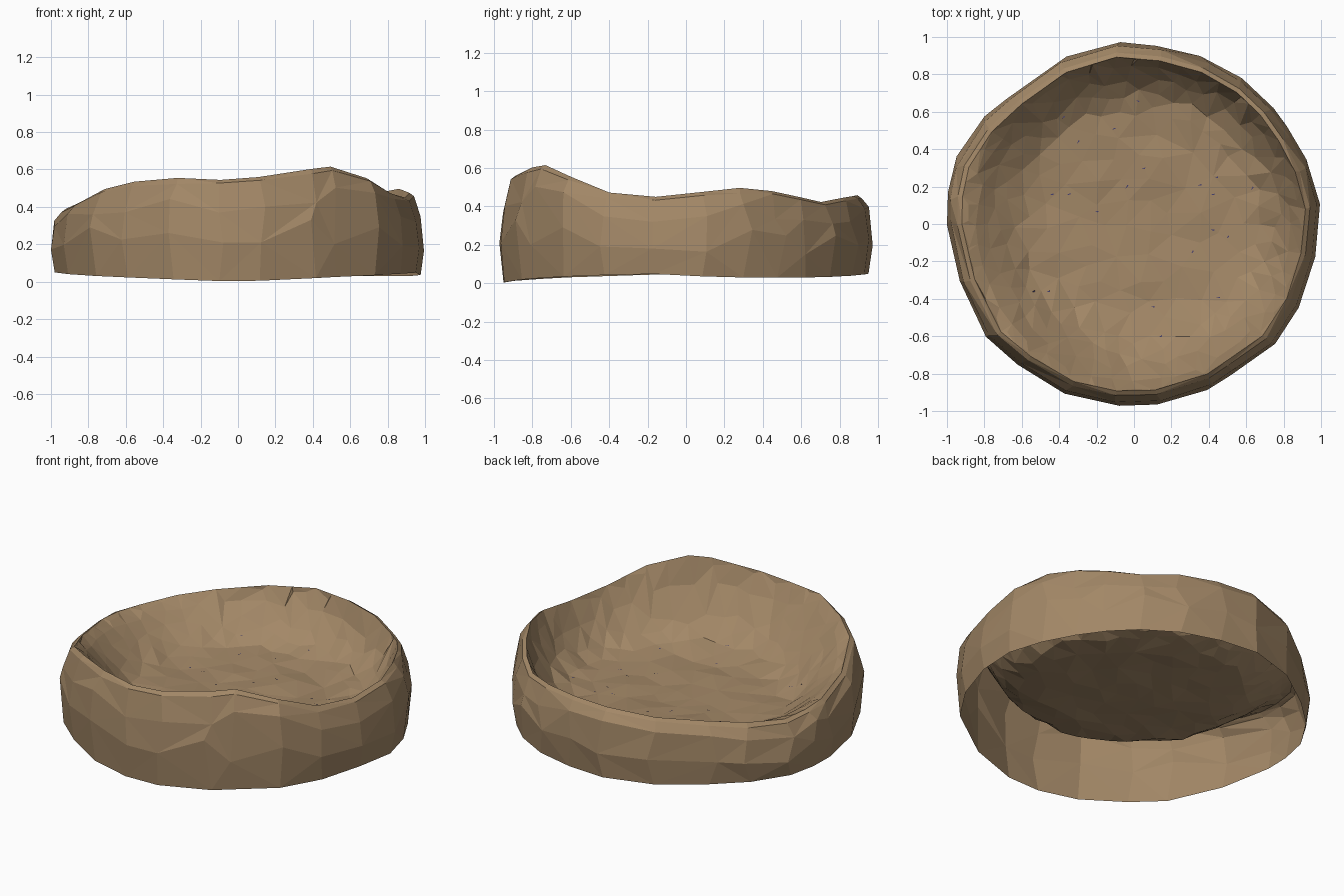
import bpy, bmesh, math, random
from mathutils import Vector, geometry

if "Cube" in bpy.data.objects:
    bpy.data.objects.remove(bpy.data.objects["Cube"])

random.seed(4)

# (angle in degrees, value) profiles around the bowl
RIM_Z = [(-180, .39), (-155, .43), (-138, .51), (-118, .56), (-90, .54), (-72, .59), (-53, .62),
         (-43, .57), (-32, .48), (-10, .45), (20, .50), (35, .47), (50, .42), (70, .45),
         (95, .46), (135, .41), (160, .37), (180, .39)]
OUT_R = [(-180, 1.0), (-161, .98), (-141, .995), (-128, .976), (-111, .98), (-96, .975), (-64, .97),
         (-56, .96), (-41, .99), (-10, .985), (5, 1.0), (30, .97), (52, .97), (81, .96), (96, .975),
         (133, .955), (147, .985), (161, 1.015), (170, 1.01), (180, 1.0)]
BASE_Z = [(-180, .05), (-140, .03), (-90, 0), (-50, .03), (-12, .05), (12, .03), (45, .03), (90, .05), (180, .05)]
# column angles of the outer wall, at the corners of the outline
COLS = [-180, -161, -141, -128, -111, -96, -83, -64, -56, -41, -26, -10, 5, 18, 30, 41, 52, 66, 81,
        96, 114, 133, 147, 161, 171]
# basin wall: (radius, share of the rise from floor to rim)
BASIN = [(0, 0), (.4, .02), (.55, .05), (.65, .12), (.72, .27), (.78, .45), (.84, .68), (.885, .93), (.915, 1), (2, 1)]
FLOOR, RIM_R = .15, .915


def lookup(table, x):
    for (a, u), (b, v) in zip(table, table[1:]):
        if a <= x <= b:
            return u + (v - u) * (x - a) / (b - a)


def sample(table, deg):
    return lookup(table, (deg + 180) % 360 - 180)


def make_material(name, color):
    m = bpy.data.materials.new(name)
    m.diffuse_color = (*color, 1)
    m.use_nodes = True
    m.node_tree.nodes["Principled BSDF"].inputs["Base Color"].default_value = m.diffuse_color
    return m


def finish(name, bm, mat):
    me = bpy.data.meshes.new(name)
    bm.to_mesh(me)
    bm.free()
    me.materials.append(mat)
    ob = bpy.data.objects.new(name, me)
    bpy.context.collection.objects.link(ob)
    return ob


def ring_points(radius, k, jitter):
    pts = []
    for deg in COLS:
        r = sample(OUT_R, deg) * radius
        base, top = sample(BASE_Z, deg), sample(RIM_Z, deg)
        z = base + (top - base) * (k + random.uniform(-jitter, jitter))
        t = math.radians(deg + random.uniform(-20, 20) * jitter)
        pts.append(Vector((r * math.cos(t), r * math.sin(t), z)))
    return pts


def bridge(bm, lower, upper):
    n = len(lower)
    for i in range(n):
        j = (i + 1) % n
        quad = [lower[i], lower[j], upper[j], upper[i]]
        if random.random() < .5:
            quad = quad[1:] + quad[:1]
        bm.faces.new(quad[:3])
        bm.faces.new((quad[0], quad[2], quad[3]))


stone = make_material("brown_stone", (.365, .245, .135))
chip_mat = make_material("dark_chips", (.06, .05, .16))

# outer wall: broad hewn facets, open underneath
levels = [(.98, 0, 0), (1.0, .42, .14), (.982, .76, .09), (.945, .95, .02), (.92, 1, 0)]
loops = [ring_points(*lv) for lv in levels]
bm = bmesh.new()
rings = [[bm.verts.new(p) for p in loop] for loop in loops]
for a, b in zip(rings, rings[1:]):
    bridge(bm, a, b)
bmesh.ops.dissolve_limit(bm, angle_limit=math.radians(9), verts=bm.verts, edges=bm.edges)
finish("outer_wall", bm, stone)


# basin: irregular finer facets, deepest towards the right
def basin_z(x, y):
    r, deg = math.hypot(x, y), math.degrees(math.atan2(y, x))
    fade = max(0, min(1, (RIM_R - r) / .2))
    r *= 1 - .1 * fade * math.cos(math.radians(deg - 20))
    return FLOOR + (sample(RIM_Z, deg) - FLOOR) * lookup(BASIN, r)


rim = loops[-1]
points = []
for a, b in zip(rim, rim[1:] + rim[:1]):
    points += [a.copy(), (a + b) / 2]
edge_count = len(points)
for radius in (.885, .84):
    for i in range(44):
        t = math.tau * (i + random.uniform(-.25, .25)) / 44
        r = radius + random.uniform(-.008, .008)
        x, y = r * math.cos(t), r * math.sin(t)
        points.append(Vector((x, y, basin_z(x, y))))
inside = []
for _ in range(6000):
    r, t = .79 * math.sqrt(random.random()), random.uniform(0, math.tau)
    p = Vector((r * math.cos(t), r * math.sin(t), 0))
    gap = .075 if r > .6 else .11
    if all((p - q).length > gap for q in inside):
        inside.append(p)
for p in inside:
    points.append(Vector((p.x, p.y, basin_z(p.x, p.y) + random.uniform(-.009, .009))))
border = [(i, (i + 1) % edge_count) for i in range(edge_count)]
flat, _, tris, origin, _, _ = geometry.delaunay_2d_cdt([p.xy for p in points], border, [], 1, 1e-5)
bm = bmesh.new()
verts = [bm.verts.new((f.x, f.y, points[o[0]].z)) for f, o in zip(flat, origin)]
for tri in tris:
    bm.faces.new([verts[i] for i in tri])
basin = finish("basin", bm, stone)

# tiny dark chips lying on the basin floor
spots = [(.02, .66), (-.38, .57), (-.3, .44), (-.11, .51), (.05, .3), (-.04, .2), (-.44, .16),
         (-.35, .16), (-.2, .07), (.35, .21), (.42, .16), (.44, .25), (.63, .19), (.42, -.03),
         (.5, -.07), (.31, -.15), (-.54, -.36), (-.46, -.36), (.45, -.39), (.1, -.44), (.14, -.6)]
bpy.context.view_layer.update()
bm = bmesh.new()
for x, y in spots:
    hit, loc, nor, _ = basin.ray_cast(Vector((x, y, 2)), Vector((0, 0, -1)))
    a = random.uniform(-.8, .8)
    d = Vector((math.cos(a), math.sin(a), 0)) * .01
    s = Vector((-d.y, d.x, 0)) * .4
    up = Vector((0, 0, .004))
    bm.faces.new([bm.verts.new(loc + up + v) for v in (-d - s, d - s, d + s)])
finish("floor_chips", bm, chip_mat)
